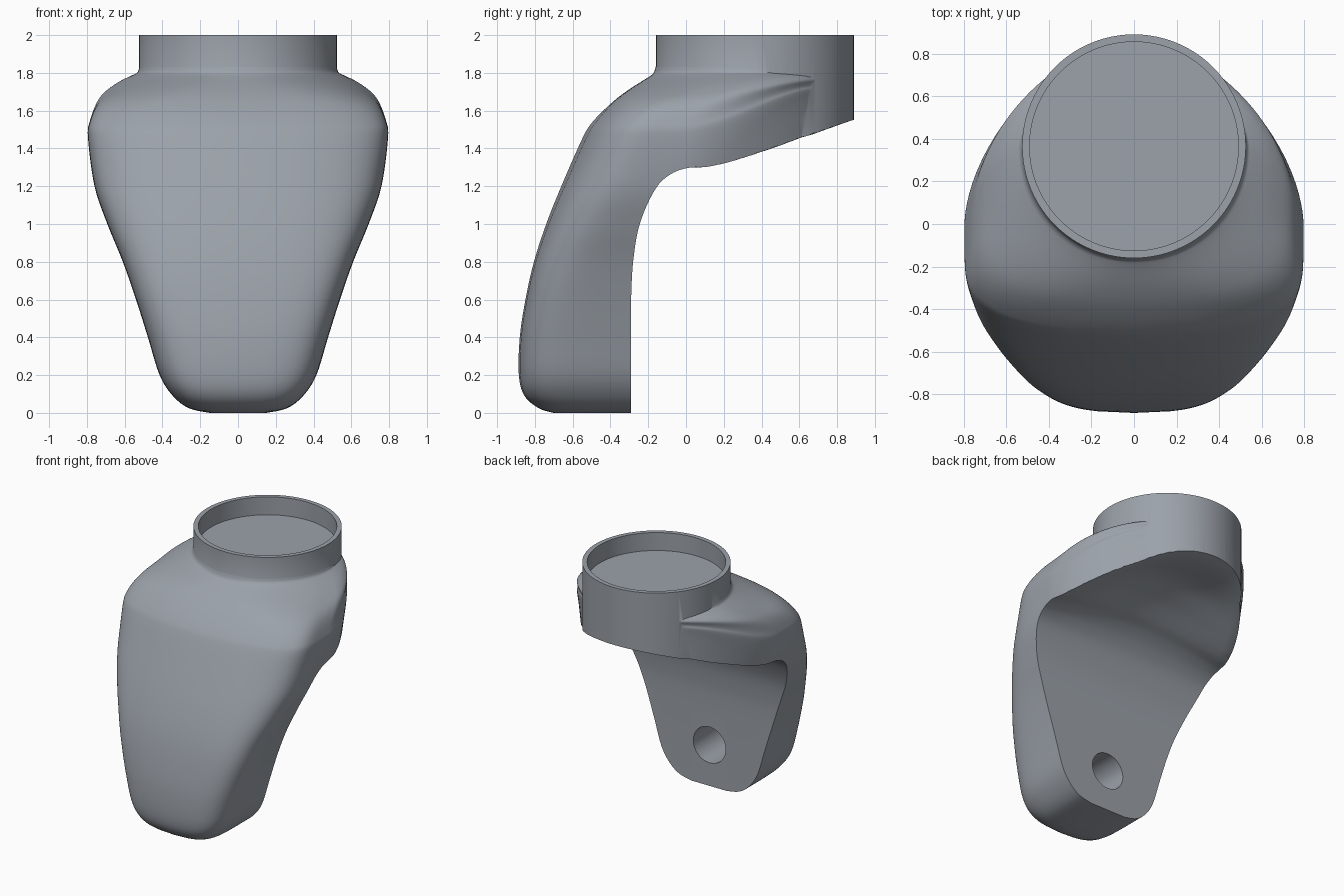
import bpy
import bmesh
from math import sin, cos, pi, radians
from mathutils import Matrix

if "Cube" in bpy.data.objects:
    bpy.data.objects.remove(bpy.data.objects["Cube"], do_unlink=True)

grey = bpy.data.materials.new("blue_grey")
grey.use_nodes = True
grey.diffuse_color = (0.33, 0.36, 0.40, 1)
grey.node_tree.nodes["Principled BSDF"].inputs["Base Color"].default_value = grey.diffuse_color


def make_object(name, bm):
    bmesh.ops.recalc_face_normals(bm, faces=bm.faces)
    mesh = bpy.data.meshes.new(name)
    bm.to_mesh(mesh)
    bm.free()
    mesh.materials.append(grey)
    obj = bpy.data.objects.new(name, mesh)
    bpy.context.collection.objects.link(obj)
    return obj


def cylinder(name, radius, length, centre, tilt=0.0):
    bm = bmesh.new()
    place = Matrix.Translation(centre) @ Matrix.Rotation(tilt, 4, "X")
    bmesh.ops.create_cone(bm, cap_ends=True, segments=96, radius1=radius,
                          radius2=radius, depth=length, matrix=place)
    return make_object(name, bm)


def loft(name, outlines):
    """Closed solid through a row of outlines with equal point counts."""
    bm = bmesh.new()
    rings = [[bm.verts.new(p) for p in outline] for outline in outlines]
    for a, b in zip(rings, rings[1:]):
        for i in range(len(a)):
            j = (i + 1) % len(a)
            bm.faces.new((a[i], a[j], b[j], b[i]))
    bm.faces.new(rings[0])
    bm.faces.new(rings[-1])
    return make_object(name, bm)


def spline(points, steps):
    """Smooth curve through the points (Catmull-Rom)."""
    pts = [points[0]] + points + [points[-1]]
    out = []
    for a, b, c, d in zip(pts, pts[1:], pts[2:], pts[3:]):
        for i in range(steps):
            t = i / steps
            out.append(tuple(
                q + t / 2 * (r - p + t * (2 * p - 5 * q + 4 * r - s + t * (3 * (q - r) + s - p)))
                for p, q, r, s in zip(a, b, c, d)))
    return out + [points[-1]]


def ease(value, low, high):
    t = min(max((value - low) / (high - low), 0), 1)
    return t * t * (3 - 2 * t)


def mix(a, b, t):
    return a + (b - a) * t


def boolean(target, other, operation):
    mod = target.modifiers.new(operation, "BOOLEAN")
    mod.operation = operation
    mod.solver = "EXACT"
    mod.object = other
    bpy.context.view_layer.objects.active = target
    bpy.ops.object.modifier_apply(modifier=mod.name)
    bpy.data.objects.remove(other, do_unlink=True)


COLLAR_Y = 0.365
SHOULDER_TOP = 1.8
QUARTER = 28


def section(z, w, front):
    """Outline at one height: bowed front, tapering back, a circle at the collar."""
    neck = ease(z, 1.52, 1.82)
    widest = mix(mix(-0.27, 0, ease(z, 0.5, 1.35)), COLLAR_Y, neck)
    bow = mix(0.05, 0.13, ease(z, 0.6, 1.4)) * (1 - neck)
    ring = []
    for i in range(4 * QUARTER):
        a = i * pi / (2 * QUARTER)
        c, s = cos(a), sin(a)
        power = mix(6, 2, neck) if s < 0 else 1.7
        across = abs(c) ** (2 / power) * (1 if c > 0 else -1)
        along = abs(s) ** (2 / power)
        if s < 0:
            y = widest - (widest - front - bow * across ** 2) * along
        else:
            y = widest + (0.86 - widest) * along
        # The shoulder climbs towards the collar at the back
        climb = 0.75 * ease(y, -0.05, 0.75) * ease(z, 1.0, 1.35)
        ring.append((w * across, y, mix(z, SHOULDER_TOP, climb)))
    return ring


# Body shell: height, half width, front edge
stations = [
    (0, 0.15, -0.70), (0.025, 0.26, -0.78), (0.09, 0.345, -0.855),
    (0.2, 0.415, -0.885), (0.4, 0.477, -0.88), (0.6, 0.54, -0.85),
    (0.8, 0.61, -0.805), (1.0, 0.692, -0.74), (1.2, 0.76, -0.66),
    (1.45, 0.794, -0.55), (1.54, 0.785, -0.495), (1.64, 0.74, -0.395),
    (1.71, 0.66, -0.305), (1.78, 0.56, -0.195), (1.8, 0.535, -0.172),
    (1.83, 0.526, -0.161), (1.85, 0.52, -0.155)]
body = loft("curved_bracket_body", [section(*row) for row in spline(stations, 5)])

# Collar joined to the shell
boolean(body, cylinder("collar", 0.525, 0.9, (0, COLLAR_Y, 1.55)), "UNION")

# Curved hollow behind and underneath, domed in the middle
curve = spline([(-0.29, 0.62), (-0.28, 0.8), (-0.245, 1.0), (-0.165, 1.18),
                (-0.085, 1.26), (0.01, 1.295), (0.127, 1.305), (0.286, 1.345),
                (0.6, 1.45), (0.885, 1.55), (1.2, 1.65)], 6)
profile = [(-0.29, -0.2)] + curve + [(1.2, -0.2)]


def hollow_slice(x):
    points = []
    for y, z in profile:
        edge = 0.78 * max(0.05, 1 - max(y, 0) / 0.9) ** 0.45
        dome = 0.13 * max(0, 1 - (x / edge) ** 2)
        rise = ease(y, -0.25, 0.3) * (1 - ease(y, 0.4, 0.9))
        points.append((x, y, z + dome * rise))
    return points


SLICES = 36
boolean(body, loft("hollow_cutter", [hollow_slice(mix(-0.9, 0.9, i / SLICES))
                                     for i in range(SLICES + 1)]), "DIFFERENCE")

# Round recess in the collar and blind hole in the back
boolean(body, cylinder("recess_cutter", 0.49, 0.4, (0, COLLAR_Y, 2.06)), "DIFFERENCE")
boolean(body, cylinder("hole_cutter", 0.14, 0.8, (0, -0.29, 0.32), pi / 2), "DIFFERENCE")

bpy.ops.object.select_all(action="DESELECT")
body.select_set(True)
bpy.context.view_layer.objects.active = body
bpy.ops.object.shade_smooth_by_angle(angle=radians(32))
